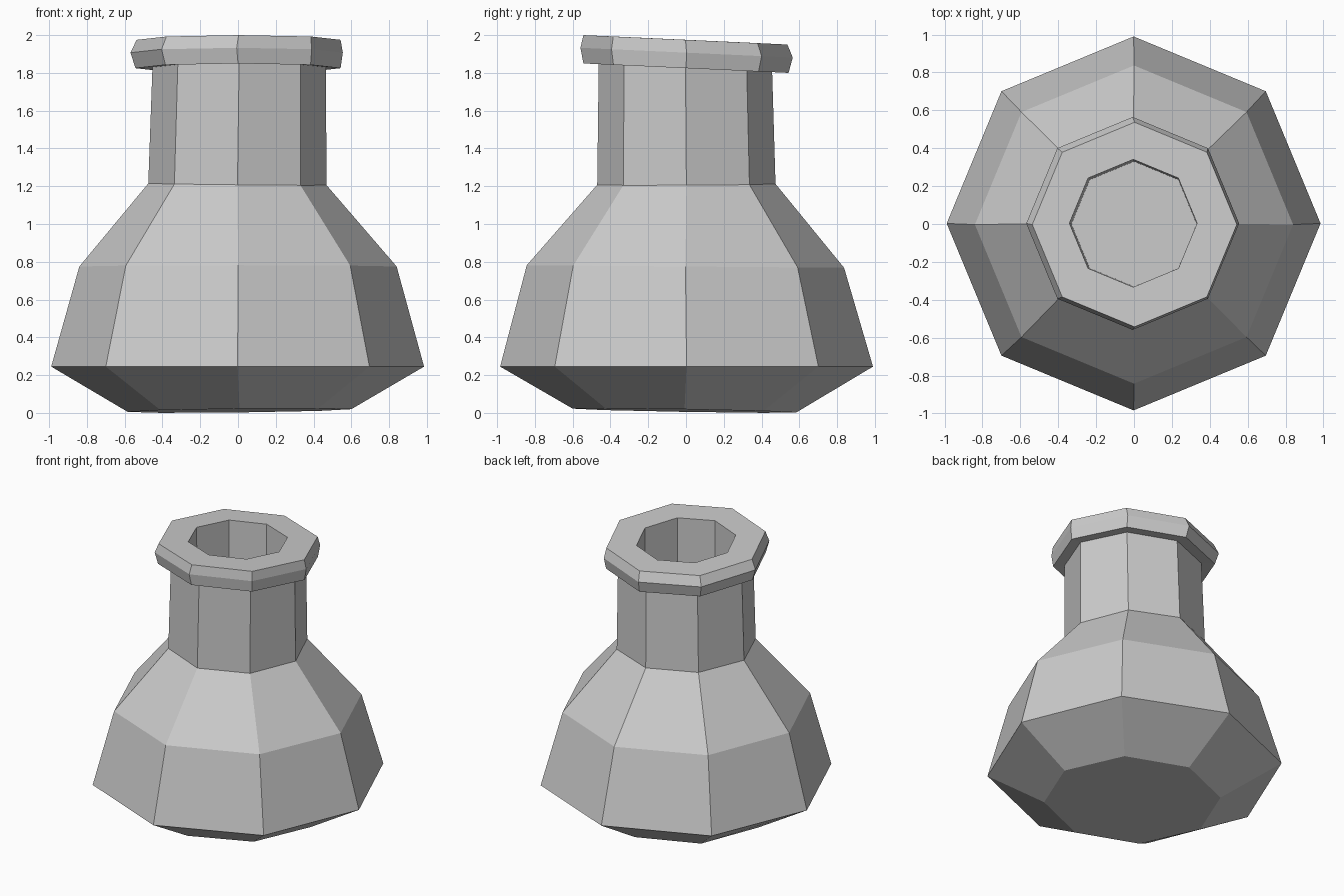
import bpy, bmesh
from math import cos, sin, tau

if "Cube" in bpy.data.objects:
    bpy.data.objects.remove(bpy.data.objects["Cube"], do_unlink=True)

SIDES = 8

grey = bpy.data.materials.new("Light grey")
grey.use_nodes = True
colour = (0.6, 0.6, 0.6, 1)
grey.diffuse_color = colour
grey.node_tree.nodes["Principled BSDF"].inputs["Base Color"].default_value = colour


def loft(name, rings, cap_start=False, cap_end=False):
    """Skin octagonal rings given as (radius, height, centre x, centre y, tilt x, tilt y)."""
    bm = bmesh.new()
    loops = []
    for r, z, cx, cy, tx, ty in rings:
        loop = []
        for i in range(SIDES):
            x, y = r * cos(tau * i / SIDES), r * sin(tau * i / SIDES)
            loop.append(bm.verts.new((x + cx, y + cy, z + tx * x + ty * y)))
        loops.append(loop)
    for low, high in zip(loops, loops[1:]):
        for i in range(SIDES):
            j = (i + 1) % SIDES
            bm.faces.new((low[i], low[j], high[j], high[i]))
    if cap_start:
        bm.faces.new(loops[0][::-1])
    if cap_end:
        bm.faces.new(loops[-1])
    mesh = bpy.data.meshes.new(name)
    bm.to_mesh(mesh)
    bm.free()
    mesh.materials.append(grey)
    obj = bpy.data.objects.new(name, mesh)
    bpy.context.collection.objects.link(obj)
    return obj


# Rings shared between neighbouring parts
shoulder_top = (0.472, 1.21, -0.003, 0.002, -0.01, 0.005)
neck_top = (0.459, 1.83, 0.006, -0.003, 0, -0.045)
mouth = (0.337, 1.975, -0.004, 0.004, 0, -0.046)

# Bulbous body with a flat base
loft("flask_body", [
    (0.592, 0.0125, 0.008, -0.008, 0.012, -0.017),
    (0.987, 0.245, -0.002, 0.003, 0, 0),
    (0.84, 0.775, 0, -0.003, 0, -0.008),
    shoulder_top,
], cap_start=True)

# Straight neck
loft("flask_neck", [shoulder_top, neck_top])

# Slightly tilted lip
loft("flask_lip", [
    neck_top,
    (0.543, 1.825, 0, 0, 0, -0.046),
    (0.562, 1.907, -0.007, 0.003, 0, -0.046),
    (0.54, 1.975, 0.003, -0.003, 0, -0.046),
    mouth,
])

# Hollow inside of the neck
loft("neck_inside", [mouth, (0.33, 1.2, 0, 0, 0, 0)], cap_end=True)
